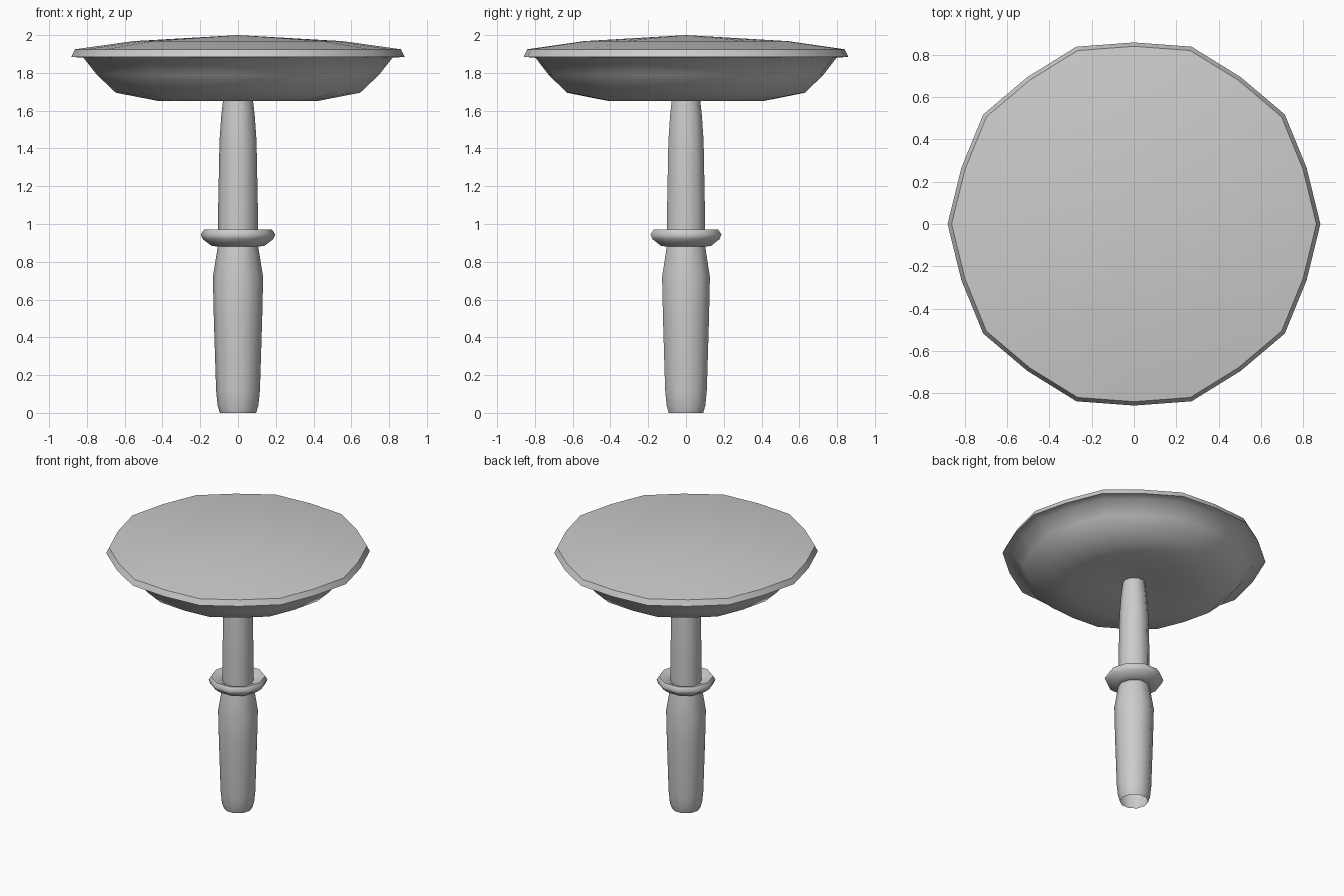
import bpy, bmesh, math

if "Cube" in bpy.data.objects:
    bpy.data.objects.remove(bpy.data.objects["Cube"])


def lathe(name, profile, sides, odd_scale=1.0, sharp=40):
    """Revolve an (r, z) profile; r = 0 becomes a pole. Odd columns are scaled."""
    bm = bmesh.new()
    rings = []
    for r, z in profile:
        if r == 0:
            rings.append([bm.verts.new((0, 0, z))] * sides)
            continue
        ring = []
        for i in range(sides):
            a = 2 * math.pi * i / sides
            k = r * (odd_scale if i % 2 else 1.0)
            ring.append(bm.verts.new((k * math.cos(a), k * math.sin(a), z)))
        rings.append(ring)
    for lo, hi in zip(rings, rings[1:]):
        for i in range(sides):
            j = (i + 1) % sides
            corners = dict.fromkeys((lo[i], lo[j], hi[j], hi[i]))
            bm.faces.new(list(corners))
    mesh = bpy.data.meshes.new(name)
    bm.to_mesh(mesh)
    bm.free()
    obj = bpy.data.objects.new(name, mesh)
    bpy.context.collection.objects.link(obj)
    bpy.ops.object.select_all(action='DESELECT')
    obj.select_set(True)
    bpy.context.view_layer.objects.active = obj
    bpy.ops.object.shade_smooth_by_angle(angle=math.radians(sharp))
    return obj


# Stalk: open foot, swollen lower half, collar ring, tapering neck
lathe("stalk", [
    (0.096, 0), (0.108, 0.04), (0.116, 0.12), (0.128, 0.5), (0.133, 0.72),
    (0.107, 0.88), (0.14, 0.885), (0.187, 0.92), (0.197, 0.945),
    (0.18, 0.97), (0.14, 0.96), (0.105, 0.94), (0.105, 1.09),
    (0.098, 1.44), (0.088, 1.58), (0.075, 1.69),
], 10, sharp=60)

# Cap: slightly hollow underside, overhanging rim, shallow domed top
lathe("cap", [
    (0, 1.69), (0.18, 1.68), (0.415, 1.65), (0.647, 1.695), (0.747, 1.79),
    (0.818, 1.88), (0.882, 1.885), (0.863, 1.925), (0.555, 1.968), (0, 2.0),
], 20, odd_scale=0.974, sharp=50)
